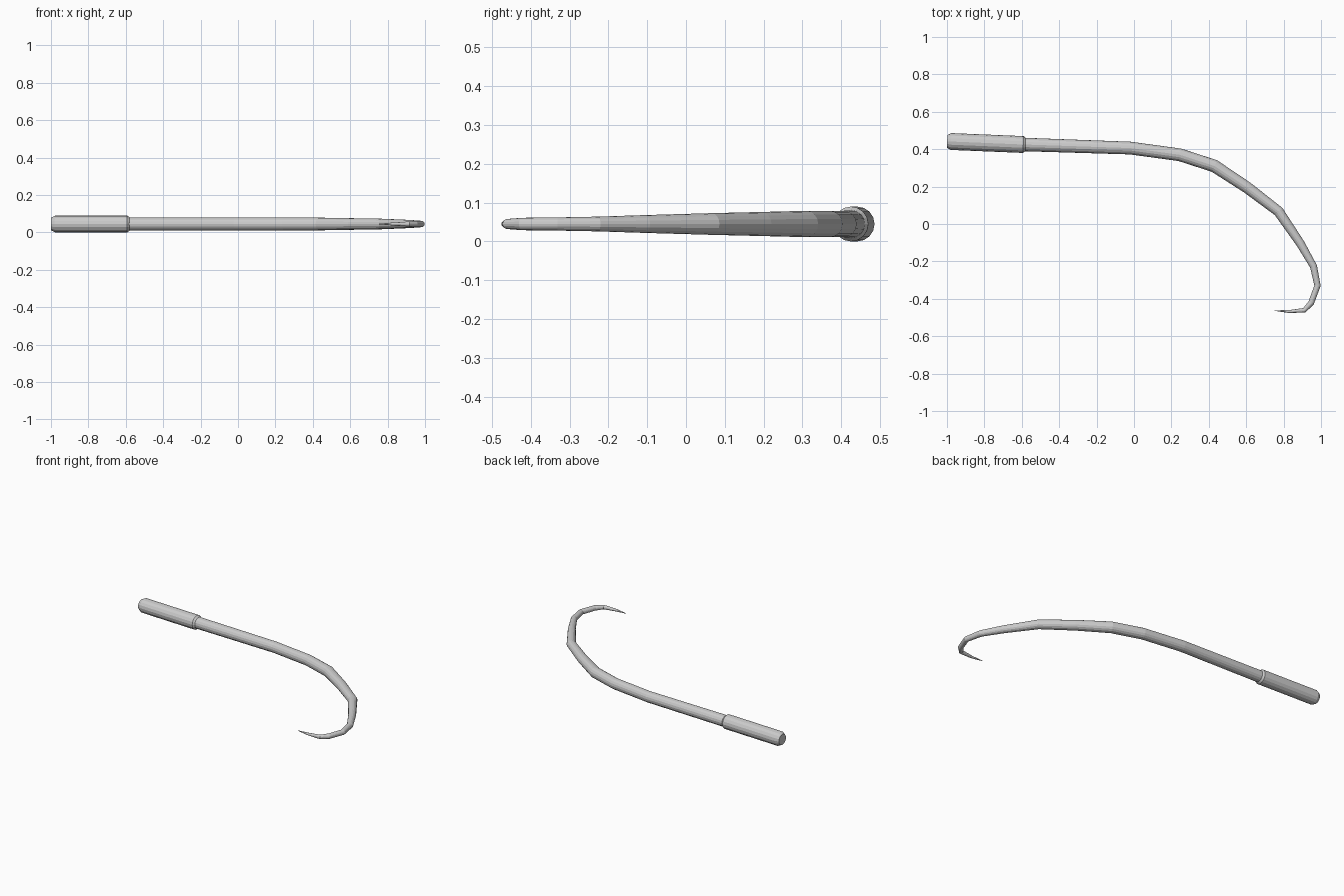
import bpy, bmesh, math
from mathutils import Vector

if "Cube" in bpy.data.objects:
    bpy.data.objects.remove(bpy.data.objects["Cube"])

ZC = 0.045
SIDES = 16


def tube(name, pts):
    """Sweep a round section along (x, y, radius) points lying in a flat plane."""
    bm = bmesh.new()
    P = [Vector((x, y, ZC)) for x, y, r in pts]
    up = Vector((0, 0, 1))
    rings = []
    for i, p in enumerate(P):
        a = (p - P[i - 1]).normalized() if i else Vector()
        b = (P[i + 1] - p).normalized() if i < len(P) - 1 else Vector()
        side = up.cross((a + b).normalized())
        r = pts[i][2]
        ring = []
        for k in range(SIDES):
            t = 2 * math.pi * k / SIDES
            ring.append(bm.verts.new(p + side * r * math.cos(t) + up * r * math.sin(t)))
        rings.append(ring)
    for r0, r1 in zip(rings, rings[1:]):
        for k in range(SIDES):
            n = (k + 1) % SIDES
            bm.faces.new((r0[k], r0[n], r1[n], r1[k]))
    bm.faces.new(rings[0])
    bm.faces.new(rings[-1])
    bmesh.ops.recalc_face_normals(bm, faces=bm.faces)
    me = bpy.data.meshes.new(name)
    bm.to_mesh(me)
    bm.free()
    ob = bpy.data.objects.new(name, me)
    bpy.context.collection.objects.link(ob)
    return ob


# Thick grip with chamfered ends
tube("handle", [(-0.999, 0.442, 0.034), (-0.978, 0.441, 0.045),
                (-0.592, 0.425, 0.045), (-0.58, 0.4245, 0.036)])

# Curved shaft tapering into the pointed hook
tube("hook_shaft", [
    (-0.60, 0.4255, 0.036), (-0.02, 0.406, 0.034), (0.245, 0.370, 0.034),
    (0.430, 0.310, 0.034), (0.605, 0.195, 0.031), (0.773, 0.067, 0.028),
    (0.890, -0.105, 0.023), (0.960, -0.227, 0.019), (0.981, -0.330, 0.017),
    (0.947, -0.422, 0.016), (0.911, -0.461, 0.013), (0.830, -0.468, 0.008),
    (0.750, -0.463, 0.001)])
